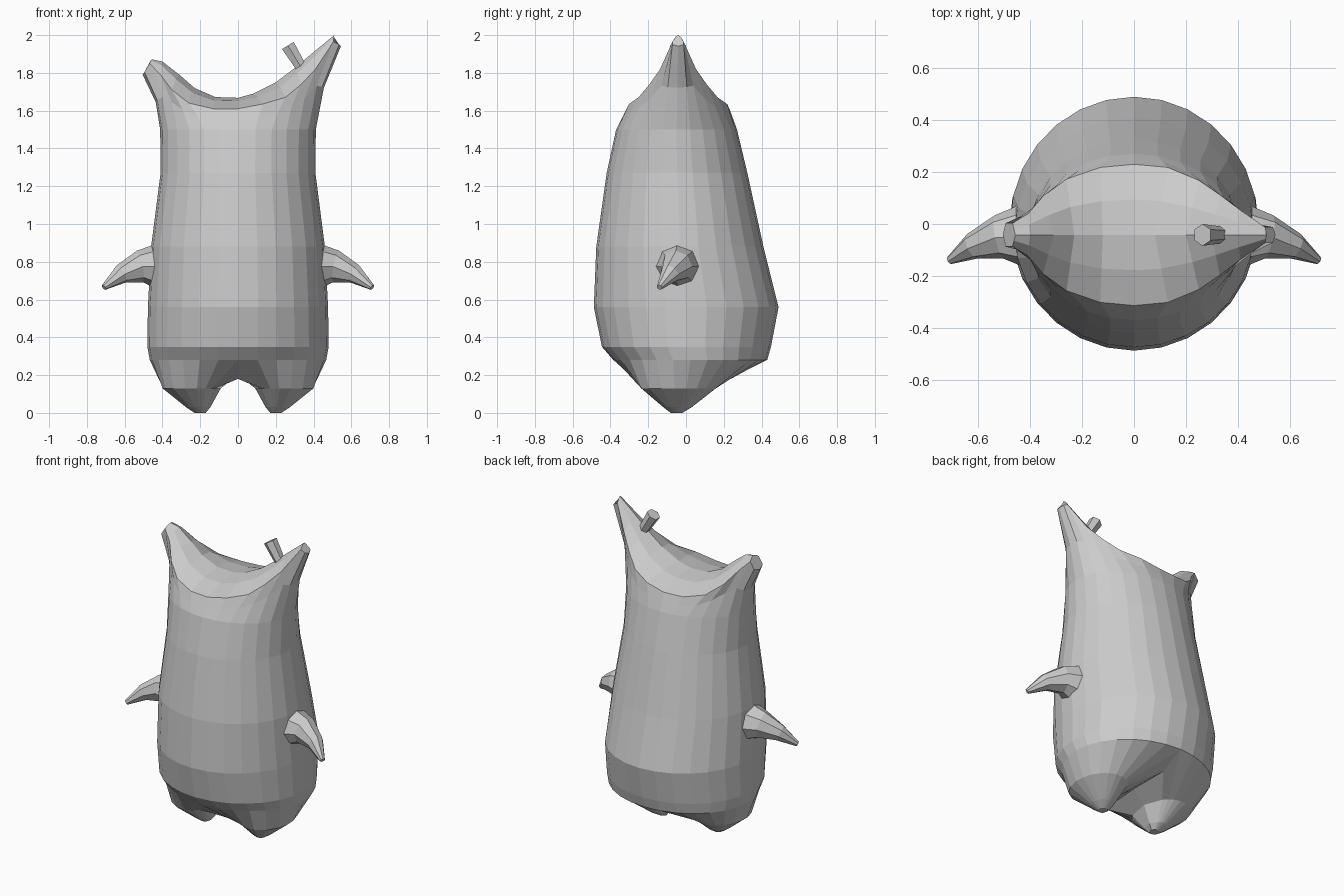
import bpy, bmesh
from math import sin, cos, pi, atan2
from mathutils import Vector

if "Cube" in bpy.data.objects:
    bpy.data.objects.remove(bpy.data.objects["Cube"])

N, YC = 28, -0.042


def finish(bm, name):
    bmesh.ops.recalc_face_normals(bm, faces=bm.faces)
    me = bpy.data.meshes.new(name)
    bm.to_mesh(me)
    bm.free()
    ob = bpy.data.objects.new(name, me)
    bpy.context.collection.objects.link(ob)
    return ob


def add_ring(bm, pts):
    return [bm.verts.new(p) for p in pts]


def bridge(bm, a, b):
    n = len(a)
    for i in range(n):
        j = (i + 1) % n
        bm.faces.new((a[i], a[j], b[j], b[i]))


def ellipse(z, hx, front, back):
    # starts at the left, runs round the front to the right, then the back
    yc, hy = (front + back) / 2, (back - front) / 2
    return [Vector((-hx * cos(2 * pi * i / N), yc - hy * sin(2 * pi * i / N), z))
            for i in range(N)]


def tube(name, stations, sides):
    bm = bmesh.new()
    centres = [Vector(s[:3]) for s in stations]
    rings = []
    for i, c in enumerate(centres):
        d = centres[min(i + 1, len(centres) - 1)] - centres[max(i - 1, 0)]
        q = d.to_track_quat('Z', 'Y')
        r = stations[i][3]
        rings.append(add_ring(bm, [c + q @ Vector((r * cos(2 * pi * k / sides),
                                                  r * sin(2 * pi * k / sides), 0))
                                   for k in range(sides)]))
    for a, b in zip(rings, rings[1:]):
        bridge(bm, a, b)
    bm.faces.new(rings[0])
    bm.faces.new(rings[-1])
    return finish(bm, name)


# Body: stacked elliptical rings (z, half width, front y, back y)
bm = bmesh.new()
sections = [(0.28, 0.467, -0.385, 0.43), (0.35, 0.48, -0.445, 0.45),
            (0.56, 0.477, -0.488, 0.49), (0.88, 0.46, -0.475, 0.41),
            (1.27, 0.41, -0.42, 0.325), (1.5, 0.412, -0.37, 0.27)]
rings = [add_ring(bm, ellipse(*s)) for s in sections]

# Rim of the sack-like top, left corner to right corner (x, half depth, z)
rim = [(-.505, 0, 1.79), (-.495, .045, 1.805), (-.468, .045, 1.85),
       (-.41, .08, 1.79), (-.35, .15, 1.71), (-.26, .215, 1.64),
       (-.13, .26, 1.61), (0, .272, 1.61), (.13, .26, 1.635),
       (.25, .21, 1.67), (.33, .155, 1.735), (.41, .095, 1.82),
       (.505, .03, 1.965), (.535, .03, 1.95), (.545, 0, 1.942)]
# Ridge over the top for rim columns 2 to 12 (x, z)
ridge = [(-.457, 1.872), (-.40, 1.86), (-.31, 1.79), (-.23, 1.72),
         (-.12, 1.672), (0, 1.668), (.08, 1.69), (.2, 1.75),
         (.3, 1.825), (.4, 1.91), (.51, 2.0)]
front = [Vector((x, YC - h, z)) for x, h, z in rim]
back = [Vector((x, YC + h, z)) for x, h, z in rim]
rim_pts = front + back[13:0:-1]
mid_pts = []
for lo, hi in zip(ellipse(*sections[-1]), rim_pts):
    p = lo.lerp(hi, 0.5)
    p.x *= 1 - 0.05 * abs(cos(atan2(lo.y - YC, lo.x)))
    mid_pts.append(p)
rings += [add_ring(bm, mid_pts), add_ring(bm, rim_pts)]
for a, b in zip(rings, rings[1:]):
    bridge(bm, a, b)

# Saddle surface between the two pulled-up corners
top = rings[-1]
strips = []
for k in range(2, 13):
    f, b = top[k], top[N - k]
    x, z = ridge[k - 2]
    r = Vector((x, YC, z))
    row = [f]
    for side, t in ((f, .5), (None, 1), (b, .5)):
        if side is None:
            row.append(bm.verts.new(r))
        else:
            p = side.co.lerp(r, t)
            p.z = side.co.z + 0.72 * (z - side.co.z)
            row.append(bm.verts.new(p))
    strips.append(row + [b])
for a, b in zip(strips, strips[1:]):
    for i in range(4):
        bm.faces.new((a[i], a[i + 1], b[i + 1], b[i]))
bm.faces.new(strips[0] + [top[N - 1], top[0], top[1]])
bm.faces.new(strips[-1] + [top[15], top[14], top[13]])

# Feet: each half of the lowest ring tapers to a blunt stub
low = rings[0]
crotch = [bm.verts.new(p) for p in ((0, .27, .2), (0, 0, .2), (0, -.27, .18))]
right = [low[i] for i in range(7, 22)] + crotch
left = [low[i % N] for i in range(35, 20, -1)] + crotch
for s, loop in ((1, right), (-1, left)):
    prev = loop
    for cx, cy, z, rx, ry in ((.245, -.04, .13, .155, .2),
                              (.21, -.045, .03, .065, .075),
                              (.2, -.05, 0, .03, .03)):
        pts = []
        for v in loop:
            a = atan2((v.co.y - cy) / ry, (v.co.x * s - cx) / rx)
            pts.append((s * (cx + rx * cos(a)), cy + ry * sin(a), z))
        cur = add_ring(bm, pts)
        bridge(bm, prev, cur)
        prev = cur
    bm.faces.new(prev)
finish(bm, "body")

# Arms: short curved spikes on both sides
for s, name in ((1, "right_arm"), (-1, "left_arm")):
    tube(name, [(s * .42, -.045, .775, .125), (s * .52, -.05, .775, .085),
                (s * .62, -.085, .735, .052), (s * .71, -.14, .665, .016)], 8)

# Small stub on the taller corner
tube("top_stub", [(.34, -.042, 1.82, .032), (.264, -.042, 1.945, .042)], 6)
